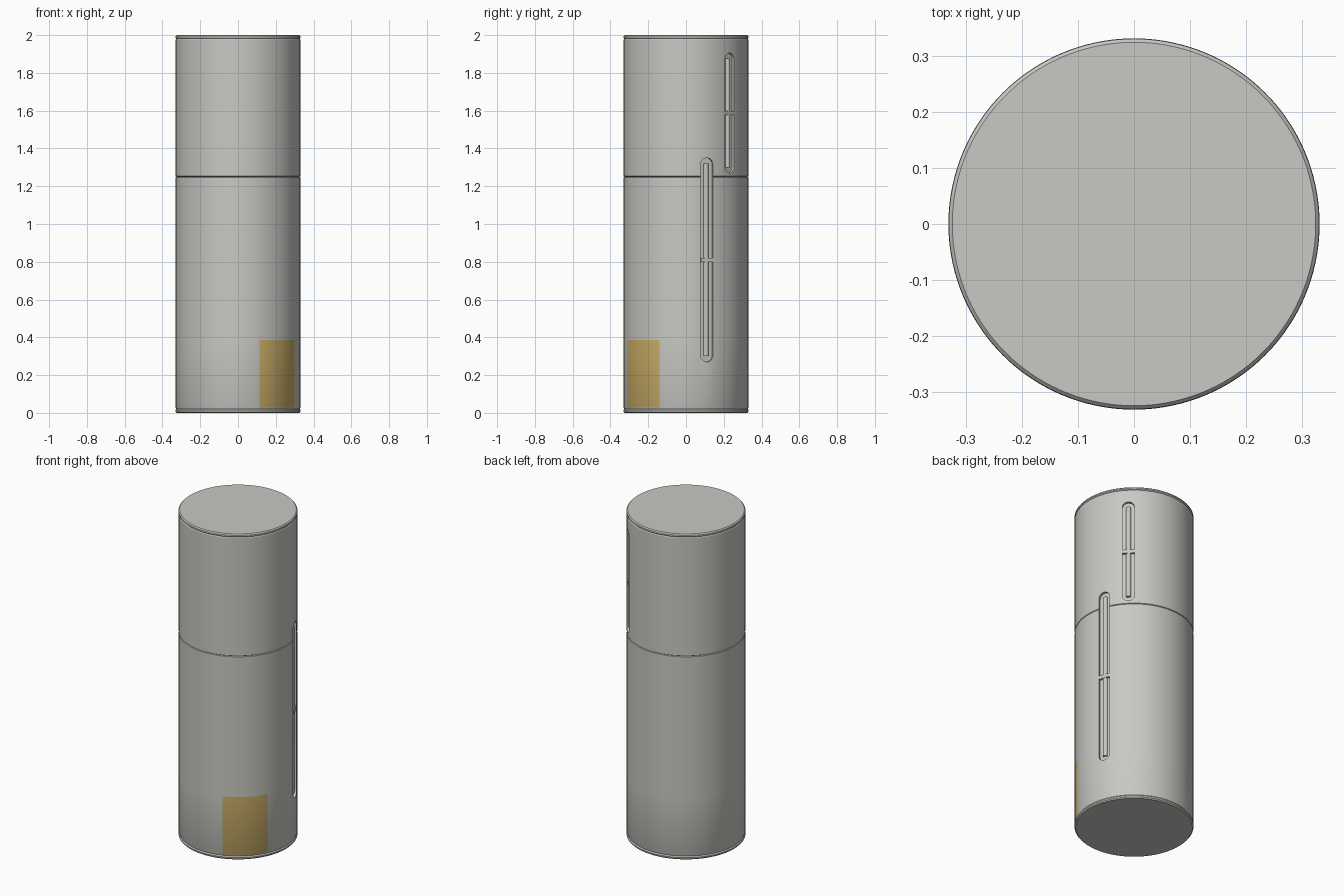
import bpy
import bmesh
from math import pi, sin, cos, atan2, degrees, radians
from mathutils import Matrix

cube = bpy.data.objects.get("Cube")
if cube:
    bpy.data.objects.remove(cube, do_unlink=True)

RADIUS = 0.33
FLOOR = 0.314        # distance of the slot floors from the axis
SLOT_HALF = 0.034
SEGMENTS = 144


def material(name, color):
    mat = bpy.data.materials.new(name)
    mat.use_nodes = True
    mat.diffuse_color = (*color, 1)
    mat.node_tree.nodes["Principled BSDF"].inputs["Base Color"].default_value = (*color, 1)
    return mat


grey = material("warm grey", (0.58, 0.58, 0.55))
yellow = material("mustard yellow", (0.60, 0.43, 0.14))


def finish(name, bm, mats):
    bmesh.ops.recalc_face_normals(bm, faces=bm.faces)
    mesh = bpy.data.meshes.new(name)
    bm.to_mesh(mesh)
    bm.free()
    obj = bpy.data.objects.new(name, mesh)
    bpy.context.collection.objects.link(obj)
    for mat in mats:
        mesh.materials.append(mat)
    return obj


def activate(obj):
    bpy.ops.object.select_all(action='DESELECT')
    obj.select_set(True)
    bpy.context.view_layer.objects.active = obj


def smooth(obj):
    activate(obj)
    bpy.ops.object.shade_smooth_by_angle(angle=radians(25))


def lathe(name, profile, mats):
    """Closed turned solid from (radius, height) points."""
    bm = bmesh.new()
    rings = []
    for r, z in profile:
        rings.append([bm.verts.new((r * cos(2 * pi * i / SEGMENTS), r * sin(2 * pi * i / SEGMENTS), z))
                      for i in range(SEGMENTS)])
    for low, high in zip(rings, rings[1:]):
        for i in range(SEGMENTS):
            j = (i + 1) % SEGMENTS
            bm.faces.new((low[i], low[j], high[j], high[i]))
    bm.faces.new(rings[0][::-1])
    bm.faces.new(rings[-1])
    return finish(name, bm, mats)


def stadium_cutter(angle, bottom, top):
    """Rounded slot prism pointing outward at the given angle."""
    bm = bmesh.new()
    outline = []
    for center, start in ((top - SLOT_HALF, 0), (bottom + SLOT_HALF, pi)):
        for i in range(13):
            a = start + pi * i / 12
            outline.append(bm.verts.new((FLOOR, SLOT_HALF * cos(a), center + SLOT_HALF * sin(a))))
    face = bm.faces.new(outline)
    out = bmesh.ops.extrude_face_region(bm, geom=[face])["geom"]
    bmesh.ops.translate(bm, vec=(0.06, 0, 0), verts=[v for v in out if isinstance(v, bmesh.types.BMVert)])
    bmesh.ops.rotate(bm, matrix=Matrix.Rotation(angle, 3, 'Z'), verts=bm.verts)
    obj = finish("slot_cutter", bm, [grey])
    obj.hide_render = True
    return obj


# Drum with rolled rims at both ends and a thin seam
body = lathe("drum_body", [
    (0.325, 0), (0.331, 0.006), (0.332, 0.014), (0.327, 0.021), (RADIUS, 0.028),
    (RADIUS, 0.385), (RADIUS, 1.247), (0.326, 1.25), (RADIUS, 1.253),
    (RADIUS, 1.976), (0.327, 1.981), (0.332, 1.986), (0.331, 1.994), (0.325, 2.0)],
    [grey, yellow])

# Coloured panel near the base
for poly in body.data.polygons:
    c = poly.center
    if 0.028 < c.z < 0.385 and -70 < degrees(atan2(c.y, c.x)) < -25:
        poly.material_index = 1

# Level gauges: recessed slot, slim tube and middle clip
gauges = [("lower", radians(19.6), 0.27, 1.35), ("upper", radians(44.5), 1.27, 1.905)]
for label, angle, bottom, top in gauges:
    cutter = stadium_cutter(angle, bottom, top)
    cut = body.modifiers.new("slot", 'BOOLEAN')
    cut.operation = 'DIFFERENCE'
    cut.solver = 'EXACT'
    cut.object = cutter
    activate(body)
    bpy.ops.object.modifier_apply(modifier=cut.name)
    bpy.data.objects.remove(cutter, do_unlink=True)

    turn = Matrix.Rotation(angle, 4, 'Z')
    middle = (bottom + top) / 2
    bm = bmesh.new()
    bmesh.ops.create_cone(bm, cap_ends=True, segments=20, radius1=0.014, radius2=0.014,
                          depth=top - bottom - 0.06,
                          matrix=turn @ Matrix.Translation((FLOOR, 0, middle)))
    smooth(finish(label + "_gauge_tube", bm, [grey]))

    bm = bmesh.new()
    size = Matrix.Diagonal((0.018, 2 * SLOT_HALF, 0.022, 1))
    bmesh.ops.create_cube(bm, size=1, matrix=turn @ Matrix.Translation((FLOOR + 0.006, 0, middle)) @ size)
    finish(label + "_gauge_clip", bm, [grey])

smooth(body)
